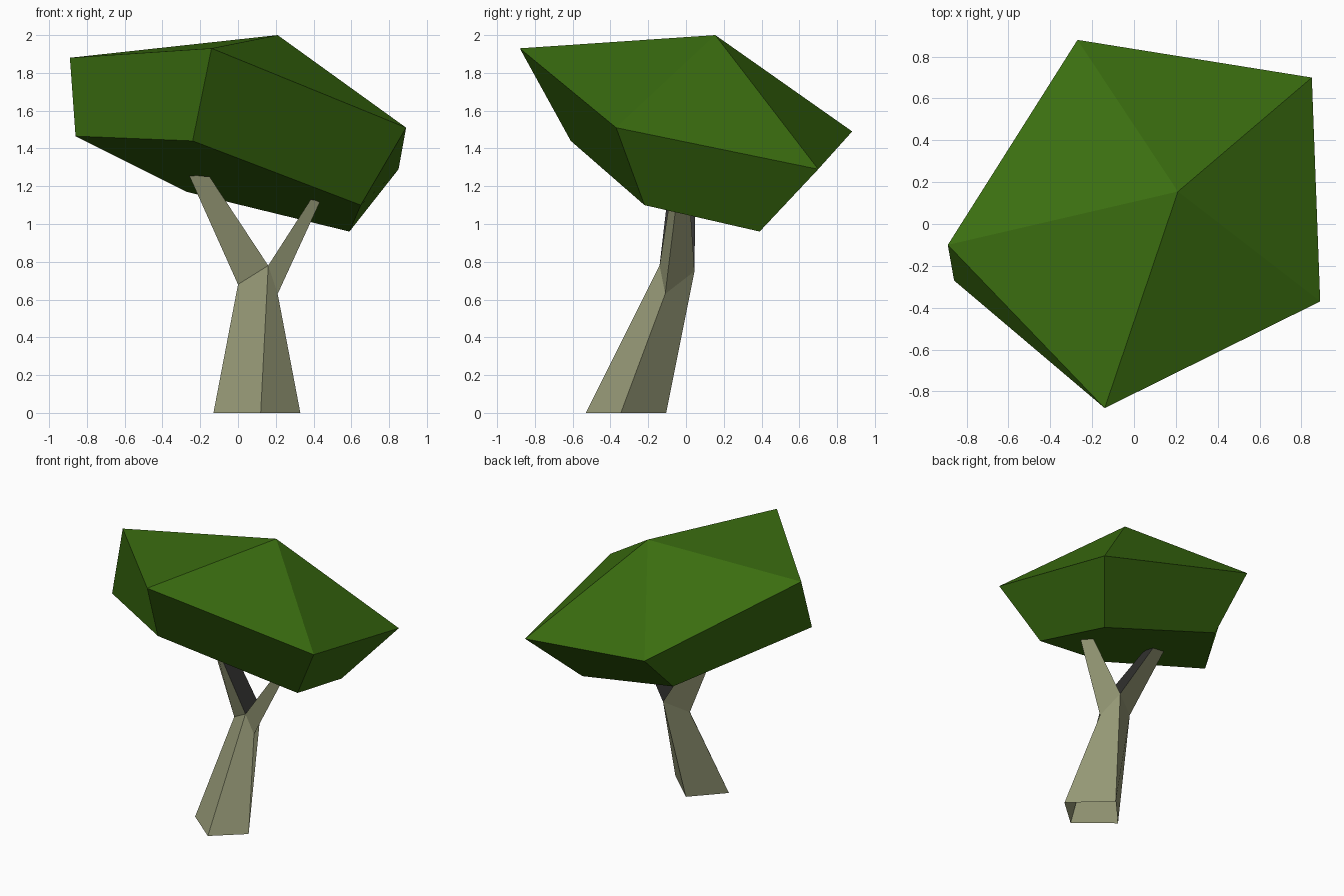
import bpy, bmesh
from mathutils import Vector

if "Cube" in bpy.data.objects:
    bpy.data.objects.remove(bpy.data.objects["Cube"])


def material(name, rgb):
    m = bpy.data.materials.new(name)
    m.diffuse_color = (*rgb, 1)
    m.use_nodes = True
    m.node_tree.nodes["Principled BSDF"].inputs["Base Color"].default_value = m.diffuse_color
    return m


GREEN = material("leaf green", (0.043, 0.155, 0.005))
BARK = material("pale bark", (0.30, 0.315, 0.18))
DARK = material("dark bark", (0.032, 0.032, 0.030))


def loft(bm, lower, upper):
    """Bridge two equal closed rings, returning one face per side."""
    n = len(lower)
    return [bm.faces.new((lower[i], lower[(i + 1) % n], upper[(i + 1) % n], upper[i]))
            for i in range(n)]


def ring(bm, points):
    return [bm.verts.new(p) for p in points]


def finish(name, bm, mats):
    me = bpy.data.meshes.new(name)
    bm.to_mesh(me)
    bm.free()
    for m in mats:
        me.materials.append(m)
    ob = bpy.data.objects.new(name, me)
    bpy.context.collection.objects.link(ob)


# Canopy: tilted five-sided gem, counter-clockwise rings from the left corner
bm = bmesh.new()
low = ring(bm, [(-.86, -.27, 1.465), (-.24, -.61, 1.44), (.65, -.22, 1.10),
                (.59, .39, .96), (-.27, .54, 1.17)])
high = ring(bm, [(-.89, -.10, 1.88), (-.14, -.88, 1.93), (.89, -.37, 1.51),
                 (.85, .70, 1.29), (-.27, .88, 1.49)])
apex = bm.verts.new((.21, .155, 2.0))
loft(bm, low, high)
for i in range(5):
    bm.faces.new((high[i], high[(i + 1) % 5], apex))
bm.faces.new(low[::-1])
finish("canopy", bm, [GREEN])

# Trunk: four-sided, open at the base, splitting along the front-back crotch edge
bm = bmesh.new()
base = ring(bm, [(-.13, -.325, 0), (.12, -.53, 0), (.33, -.345, 0), (.075, -.105, 0)])
fork = ring(bm, [(0, -.045, .68), (.16, -.14, .78), (.21, -.11, .63), (.16, .045, .75)])
loft(bm, base, fork)
left, front, right, back = fork


# Branches: three-sided, with dark inner faces and tips
def branch(root, tip, inner):
    top = ring(bm, tip)
    faces = loft(bm, root, top)
    faces[inner].material_index = 1
    bm.faces.new(top).material_index = 1


branch([left, front, back], [(-.26, .01, 1.26), (-.15, -.085, 1.25), (-.15, .05, 1.25)], 1)
branch([front, right, back], [(.385, -.085, 1.13), (.435, -.05, 1.12), (.39, .02, 1.13)], 2)
finish("trunk", bm, [BARK, DARK])
